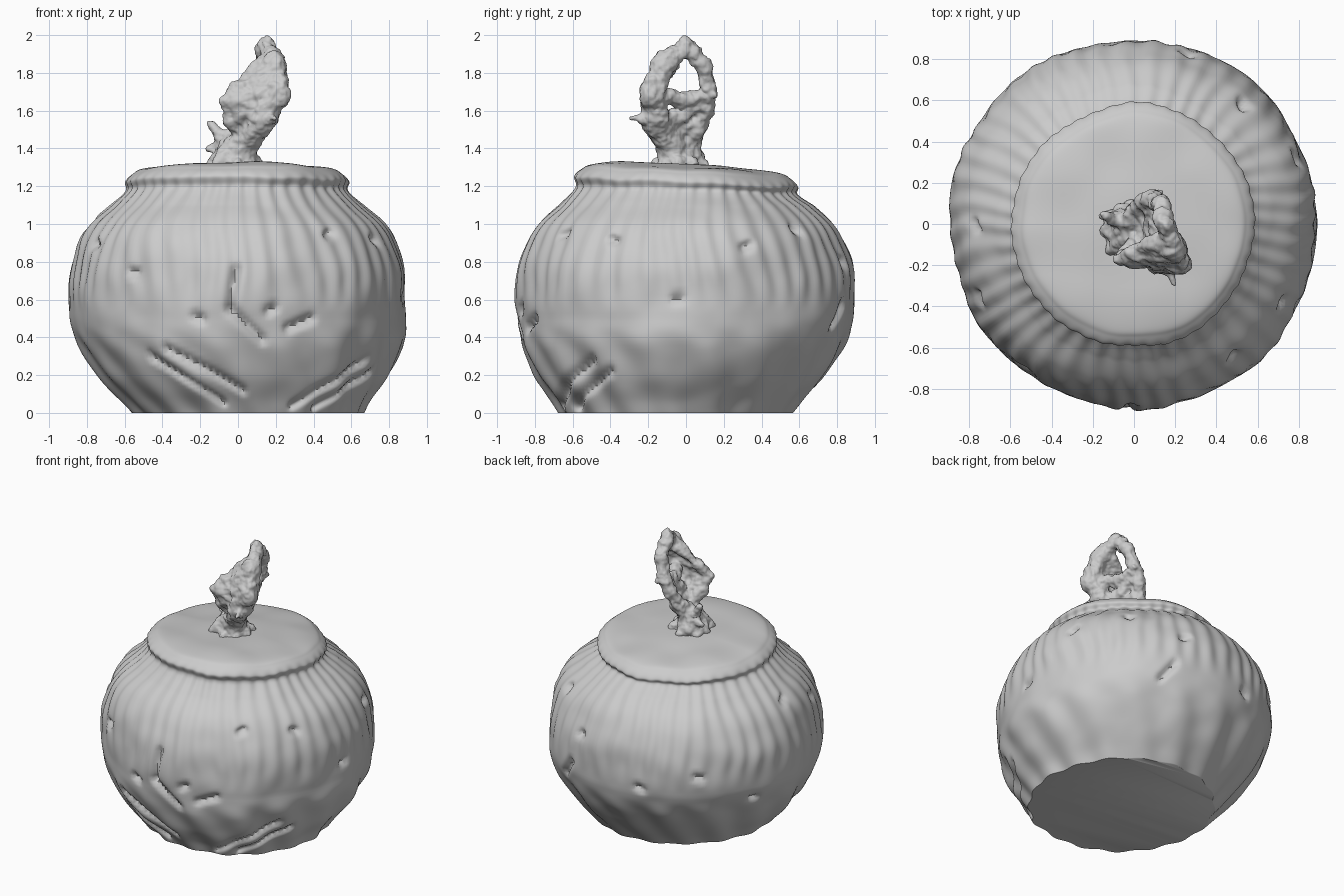
import bpy, bmesh, math, random
from mathutils import Vector, noise

if "Cube" in bpy.data.objects:
    bpy.data.objects.remove(bpy.data.objects["Cube"])

random.seed(4)

# ---------- pot and lid: one lumpy lathe ----------
# height, radius
PROFILE = [(0, .61), (.06, .655), (.2, .765), (.38, .86), (.55, .893),
           (.75, .885), (.9, .835), (1, .77), (1.09, .67), (1.15, .60),
           (1.185, .575), (1.225, .587), (1.265, .55), (1.292, .485),
           (1.312, .25), (1.32, .004)]
SEG, SUB = 320, 8

# creases: angle from the front and height of both ends
CREASES = [(-.01, .76, -.05, .55), (-.04, .55, .14, .39), (-.62, .3, -.2, .06),
           (-.48, .34, -.02, .12), (.38, .04, .95, .28), (.6, .03, 1.08, .22),
           (.3, .45, .45, .5), (2.65, .46, 2.75, .58)]
# small pits scattered around the belly
for i in range(14):
    a, z = -2.9 + i * .44, random.uniform(.4, 1.05)
    CREASES.append((a, z, a + .04, z + random.uniform(-.02, .02)))


def spline(p, t):
    """Catmull-Rom through the profile rows."""
    i = min(int(t), len(p) - 2)
    f = t - i
    a, b, c, d = (p[max(0, min(len(p) - 1, i + k))] for k in (-1, 0, 1, 2))
    return [.5 * (2*q + (r - o)*f + (2*o - 5*q + 4*r - s)*f*f
                  + (3*q - o - 3*r + s)*f**3) for o, q, r, s in zip(a, b, c, d)]


def clamp(v):
    return max(0, min(1, v))


def crease_depth(a, z):
    total = 0
    for a0, z0, a1, z1 in CREASES:
        if abs(z - (z0 + z1) / 2) > .3:
            continue
        px, pz, dx, dz = (a - a0) * .85, z - z0, (a1 - a0) * .85, z1 - z0
        f = clamp((px*dx + pz*dz) / (dx*dx + dz*dz))
        q = ((px - f*dx)**2 + (pz - f*dz)**2) / .022**2
        if q < 9:
            total += .033 * math.exp(-q)
    return total


def pot_point(t, a):
    z, r = spline(PROFILE, t)
    s, c = math.sin(a), -math.cos(a)
    n = Vector((r * s, r * c, z))
    wobble = noise.noise(n * 2.2) * .022 + noise.noise(n * 6) * .010
    rib_zone = clamp((z - .55) / .15) * clamp((1.26 - z) / .08)
    rib = math.sin(44 * a + 3 * noise.noise(n * 2.5)) * .006 * rib_zone
    fold = math.sin(17 * a + 11 * z) * .010 * clamp((.45 - z) / .1)
    d = (wobble + rib + fold) * min(1, r / .5)
    if z < 1.15:
        d -= crease_depth(a, z)
    # the foot is off centre; the lid tips up towards the front
    shift = clamp(1 - z / .5)
    x, y = (r + d) * s + .055 * shift, (r + d) * c - .065 * shift
    uneven = .014 * noise.noise(Vector((x * 4, y * 4, 3))) * min(1, r * 3)
    z += clamp((z - 1.1) / .12) * (uneven - .05 * y)
    return x, y, z


def add_object(name, bm):
    bmesh.ops.recalc_face_normals(bm, faces=bm.faces)
    me = bpy.data.meshes.new(name)
    bm.to_mesh(me)
    bm.free()
    ob = bpy.data.objects.new(name, me)
    bpy.context.collection.objects.link(ob)
    return ob


bm = bmesh.new()
rows = (len(PROFILE) - 1) * SUB
rings = [[bm.verts.new(pot_point(i / SUB, -math.pi + math.tau * j / SEG))
          for j in range(SEG)] for i in range(rows + 1)]
for lo, hi in zip(rings, rings[1:]):
    for j in range(SEG):
        k = (j + 1) % SEG
        bm.faces.new((lo[j], lo[k], hi[k], hi[j]))
bm.faces.new(rings[0][::-1])
bm.faces.new(rings[-1])
pot = add_object("lidded_pot", bm)
bpy.context.view_layer.objects.active = pot
pot.select_set(True)
bpy.ops.object.shade_smooth_by_angle(angle=math.radians(50))

# ---------- loop handle: chains of balls fused by a voxel remesh ----------
# arch from front stem over the crown to back stem: x, y, z, radius
ARCH = [Vector(p) for p in (
    (-.02, -.05, 1.33, .11), (.03, -.08, 1.43, .085), (.13, -.16, 1.55, .075),
    (.21, -.18, 1.70, .07), (.20, -.125, 1.84, .062), (.15, 0, 1.945, .048),
    (.13, .09, 1.84, .045), (.08, .12, 1.68, .045), (.03, .08, 1.54, .05),
    (-.03, 0, 1.42, .075), (-.04, -.01, 1.33, .11))]
TIP = Vector((-.08, -.17, 1.65, .03))

bm = bmesh.new()


def chain(a, b):
    """A row of balls from a to b, radius in w."""
    n = max(2, int((b - a).length / .018))
    for i in range(n + 1):
        m = a.lerp(b, i / n)
        res = bmesh.ops.create_icosphere(bm, subdivisions=2, radius=m.w)
        bmesh.ops.translate(bm, verts=res["verts"], vec=m.xyz)


def thin(v, r=.045):
    return Vector((*v.xyz, r))


for p, q in zip(ARCH, ARCH[1:]):
    chain(p, q)
# broad front sheet: a fan from the left tip to the front leg
for t in range(8):
    i = 1 + t // 2
    chain(thin(ARCH[i].lerp(ARCH[i + 1], t % 2 / 2), .05), TIP)
# web closing the lower half of the loop
for i, j in ((1, 9), (2, 8), (2, 7), (3, 7)):
    mid = ARCH[i].lerp(ARCH[j], .5) - Vector((.03, 0, .04, 0))
    chain(thin(ARCH[i]), thin(mid, .04))
    chain(thin(mid, .04), thin(ARCH[j]))
# ragged flakes
for i, tip in ((9, (-.155, .05, 1.53, .014)), (9, (-.15, .04, 1.40, .02)),
               (2, (.2, -.29, 1.56, .014)), (7, (.13, .155, 1.68, .014))):
    chain(thin(ARCH[i], .05), Vector(tip))
# flared foot on the lid
for i in range(8):
    a = math.tau * i / 8
    chain(ARCH[0], Vector((-.02 + .13 * math.cos(a), -.04 + .12 * math.sin(a),
                           1.315, .03)))
handle = add_object("loop_handle", bm)

rem = handle.modifiers.new("fuse", 'REMESH')
rem.mode = 'VOXEL'
rem.voxel_size = .009
rem.use_smooth_shade = True
smo = handle.modifiers.new("soften", 'SMOOTH')
smo.iterations = 4
for name, size, strength in (("lumps", .09, .05), ("grain", .03, .014)):
    tex = bpy.data.textures.new(name, 'CLOUDS')
    tex.noise_scale = size
    dis = handle.modifiers.new(name, 'DISPLACE')
    dis.texture = tex
    dis.texture_coords = 'LOCAL'
    dis.strength = strength
    dis.mid_level = .5
